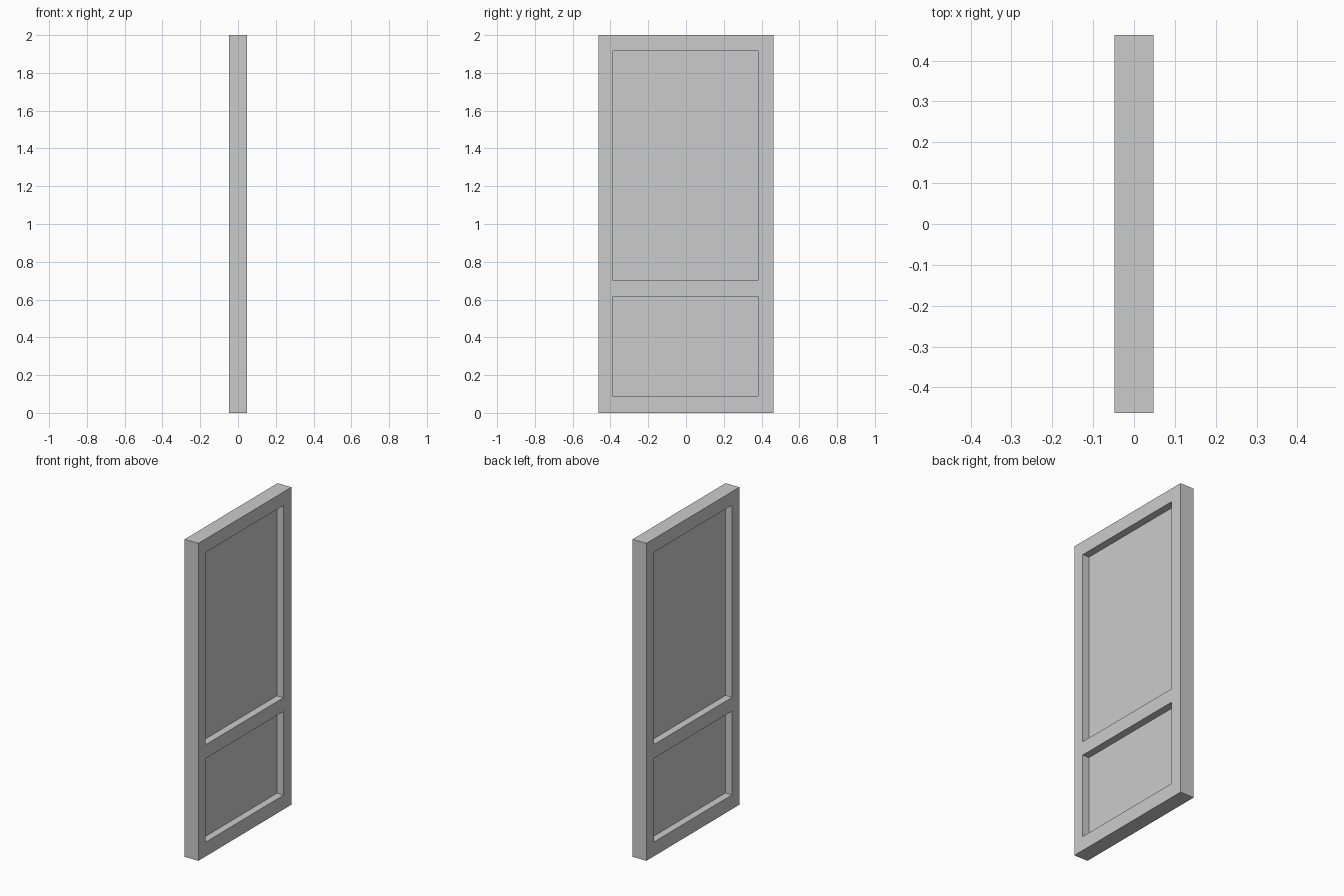
import bpy, bmesh

if "Cube" in bpy.data.objects:
    bpy.data.objects.remove(bpy.data.objects["Cube"])

HALF_T = 0.048            # half thickness of the frame
Y0, Y1 = -0.463, 0.463    # outer width
IN0, IN1 = -0.39, 0.385   # inner edges of the stiles
RAILS = [(0.0, 0.09), (0.617, 0.704), (1.915, 2.0)]


def extrude_profile(name, pts, half):
    """Extrude a (y, z) outline symmetrically along x."""
    bm = bmesh.new()
    face = bm.faces.new([bm.verts.new((-half, y, z)) for y, z in pts])
    ext = bmesh.ops.extrude_face_region(bm, geom=[face])
    moved = [v for v in ext["geom"] if isinstance(v, bmesh.types.BMVert)]
    bmesh.ops.translate(bm, verts=moved, vec=(2 * half, 0, 0))
    bmesh.ops.recalc_face_normals(bm, faces=bm.faces)
    mesh = bpy.data.meshes.new(name)
    bm.to_mesh(mesh)
    bm.free()
    obj = bpy.data.objects.new(name, mesh)
    bpy.context.collection.objects.link(obj)
    return obj


def slab(name, y0, y1, z0, z1, half):
    return extrude_profile(name, [(y0, z0), (y1, z0), (y1, z1), (y0, z1)], half)


# E-shaped frame: hinge stile with three rails in one piece
outline = [(Y0, 0.0)]
for i, (z0, z1) in enumerate(RAILS):
    if i:
        outline.append((IN0, z0))
    outline += [(IN1, z0), (IN1, z1)]
    if i < len(RAILS) - 1:
        outline.append((IN0, z1))
outline[1] = (IN1, 0.0)
outline.append((Y0, 2.0))
extrude_profile("frame_with_rails", outline, HALF_T)

# Closing stile
slab("closing_stile", IN1, Y1, 0.0, 2.0, HALF_T)

# Thin recessed panels between the rails
for name, low, high in (("lower_panel", 0, 1), ("upper_panel", 1, 2)):
    slab(name, IN0, IN1, RAILS[low][1], RAILS[high][0], 0.002)
